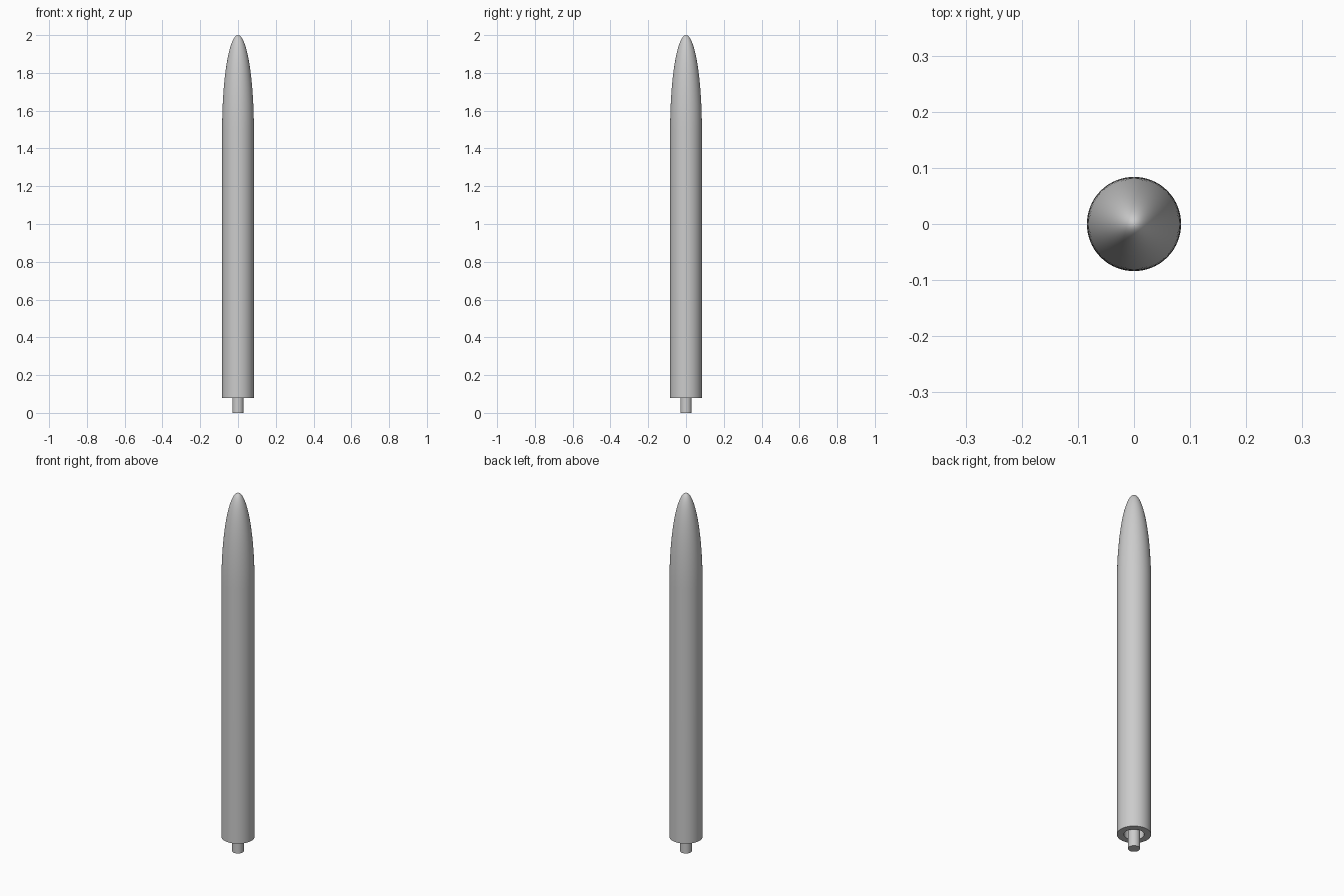
import bpy, math

cube = bpy.data.objects.get("Cube")
if cube:
    bpy.data.objects.remove(cube, do_unlink=True)

SIDES = 64
RADIUS, BORE = 0.084, 0.05
BASE, SHOULDER, TIP = 0.08, 1.5, 2.0

grey = bpy.data.materials.new("light grey")
grey.use_nodes = True
grey.diffuse_color = (0.6, 0.6, 0.6, 1)
grey.node_tree.nodes["Principled BSDF"].inputs["Base Color"].default_value = (0.6, 0.6, 0.6, 1)


def lathe(name, profile):
    """Spin an (r, z) profile, given from bottom axis to top axis, around z."""
    verts, faces, rings = [], [], []
    for r, z in profile:
        start = len(verts)
        count = SIDES if r > 0 else 1
        for i in range(count):
            a = math.tau * i / SIDES
            verts.append((r * math.cos(a), r * math.sin(a), z))
        rings.append([start + i % count for i in range(SIDES)])
    for low, high in zip(rings, rings[1:]):
        for i in range(SIDES):
            j = (i + 1) % SIDES
            quad = [low[i], low[j], high[j], high[i]]
            faces.append(list(dict.fromkeys(quad)))
    mesh = bpy.data.meshes.new(name)
    mesh.from_pydata(verts, [], faces)
    mesh.materials.append(grey)
    obj = bpy.data.objects.new(name, mesh)
    bpy.context.collection.objects.link(obj)
    bpy.ops.object.select_all(action='DESELECT')
    obj.select_set(True)
    bpy.context.view_layer.objects.active = obj
    bpy.ops.object.shade_smooth_by_angle(angle=math.radians(40))
    return obj


# Body tube with a bored base, running into an elliptical nose
STEPS = 24
nose = []
for k in range(STEPS):
    t = math.pi / 2 * k / STEPS
    nose.append((RADIUS * math.cos(t), SHOULDER + (TIP - SHOULDER) * math.sin(t)))
lathe("body_and_nose", [(0, 0.2), (BORE, 0.2), (BORE, BASE), (RADIUS, BASE)] + nose + [(0, TIP)])

# Narrow stem standing in the bore
lathe("base_stem", [(0, 0), (0.03, 0), (0.03, 0.2), (0, 0.2)])
